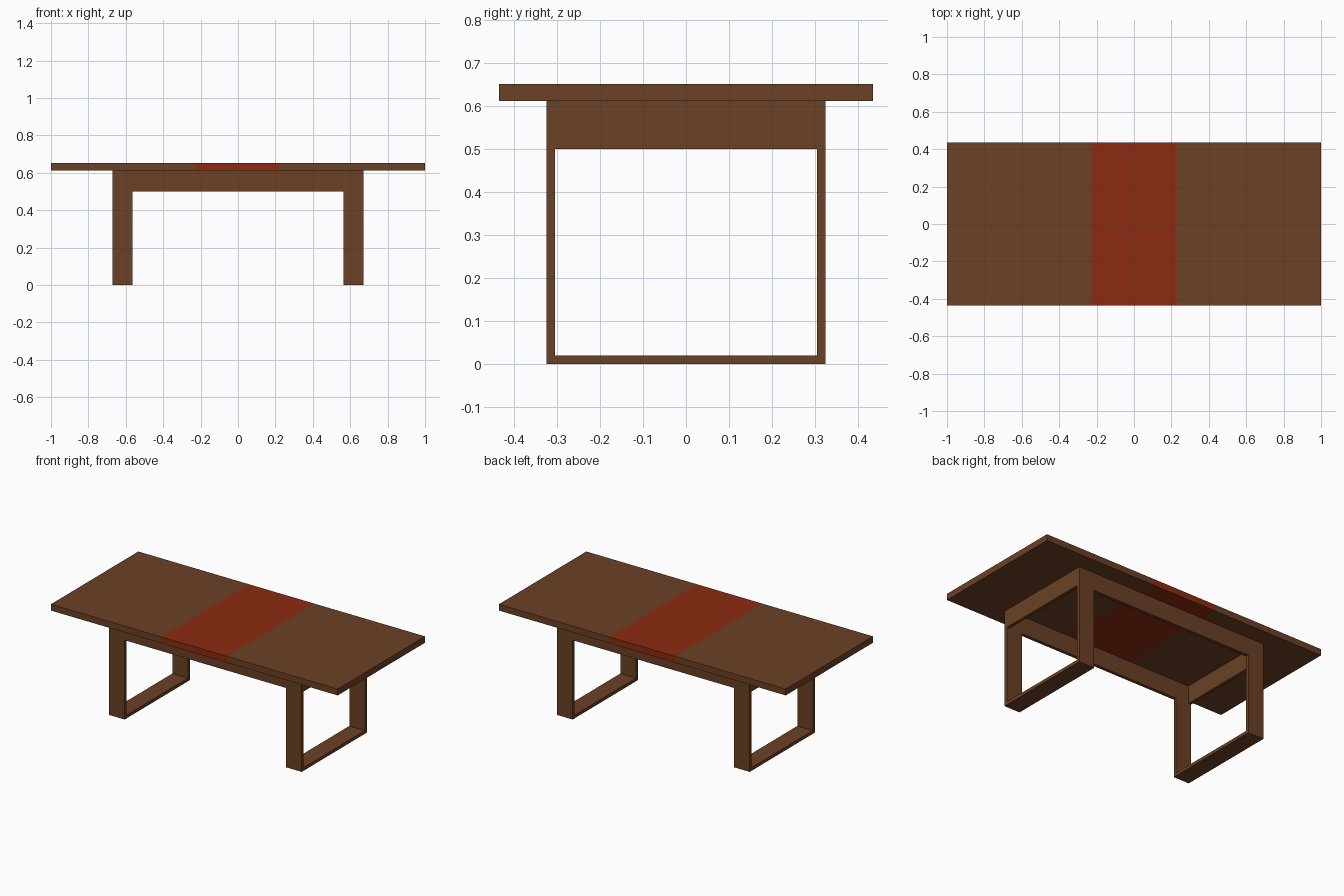
import bpy

if "Cube" in bpy.data.objects:
    bpy.data.objects.remove(bpy.data.objects["Cube"])


def material(name, rgb):
    m = bpy.data.materials.new(name)
    m.diffuse_color = (*rgb, 1.0)
    m.use_nodes = True
    m.node_tree.nodes["Principled BSDF"].inputs["Base Color"].default_value = m.diffuse_color
    return m


WOOD = material("brown wood", (0.145, 0.053, 0.018))
RED = material("red wood", (0.265, 0.024, 0.005))


def box(name, x, y, z, mat=WOOD):
    """Box from (min, max) ranges on each axis."""
    bpy.ops.mesh.primitive_cube_add(size=1)
    o = bpy.context.object
    o.name = name
    o.location = [(a + b) / 2 for a, b in (x, y, z)]
    o.scale = [b - a for a, b in (x, y, z)]
    bpy.ops.object.transform_apply(location=True, rotation=False, scale=True)
    o.data.materials.append(mat)
    return o


def span(sign, a, b):
    return tuple(sorted((sign * a, sign * b)))


T = 0.02                      # board thickness
LEG_IN, LEG_OUT = 0.563, 0.672
HALF_Y = 0.325
TOP_Z, APRON_Z, HEIGHT = 0.612, 0.50, 0.652
TOP_Y = (-0.435, 0.435)
LEAF = 0.228

# Table top: two brown leaves with a red one between
box("centre_leaf", (-LEAF, LEAF), TOP_Y, (TOP_Z, HEIGHT), RED)

for sx, side in ((-1, "left"), (1, "right")):
    box(f"{side}_leaf", span(sx, LEAF, 1.0), TOP_Y, (TOP_Z, HEIGHT))
    leg_x = span(sx, LEG_IN, LEG_OUT)
    # Floor bar and end apron, fitted between the posts
    inner_y = (-HALF_Y + T, HALF_Y - T)
    box(f"{side}_floor_bar", leg_x, inner_y, (0, T))
    box(f"{side}_end_apron", span(sx, LEG_OUT - T, LEG_OUT), inner_y, (APRON_Z, TOP_Z))
    # Flat posts
    for sy, end in ((-1, "front"), (1, "back")):
        box(f"{side}_{end}_post", leg_x, span(sy, HALF_Y - T, HALF_Y), (0, TOP_Z))

# Long aprons between the posts
for sy, end in ((-1, "front"), (1, "back")):
    box(f"{end}_apron", (-LEG_IN, LEG_IN), span(sy, HALF_Y - T, HALF_Y), (APRON_Z, TOP_Z))
